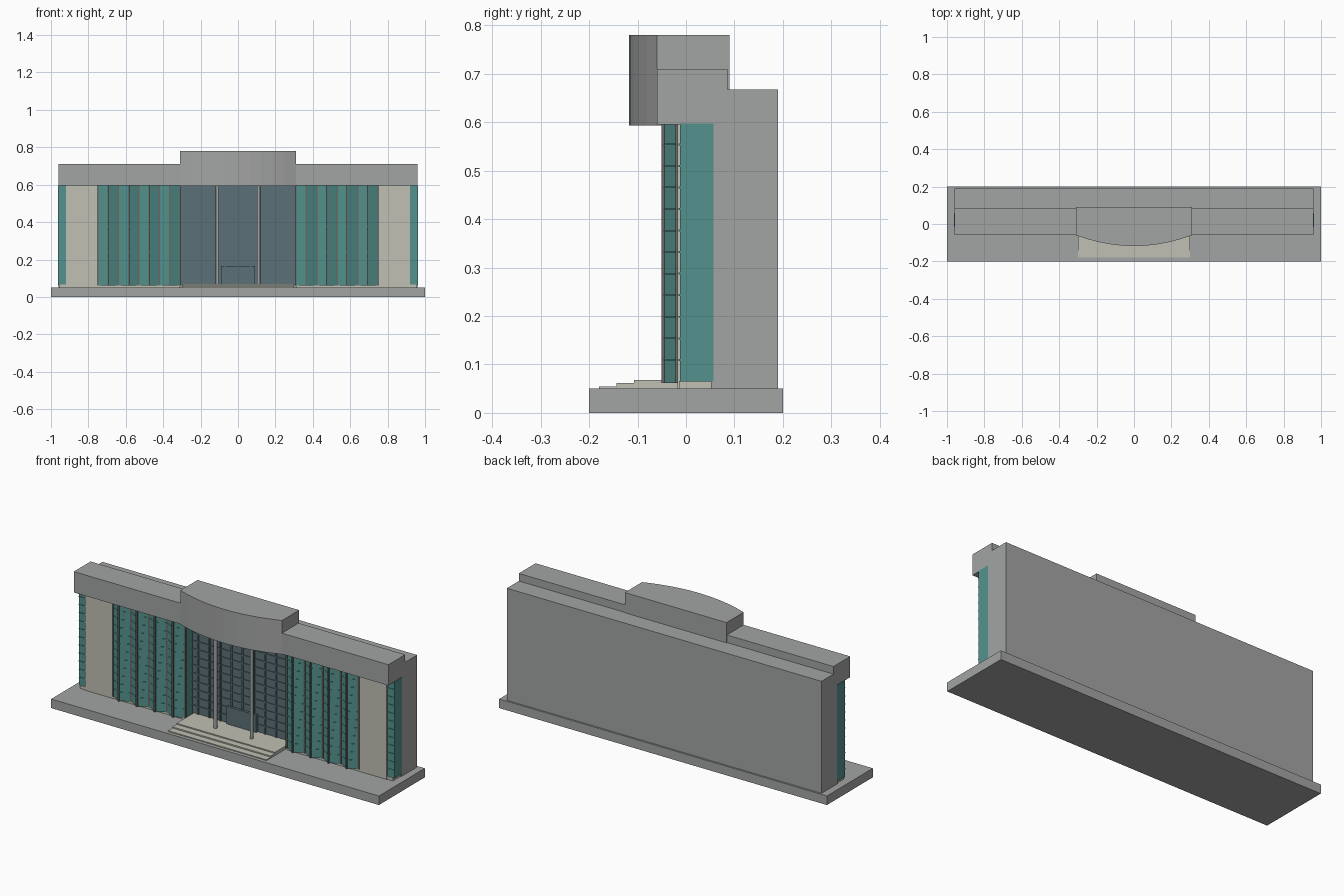
import bpy, bmesh, math

if "Cube" in bpy.data.objects:
    bpy.data.objects.remove(bpy.data.objects["Cube"])


def material(name, rgb):
    m = bpy.data.materials.new(name)
    m.diffuse_color = (*rgb, 1)
    m.use_nodes = True
    m.node_tree.nodes["Principled BSDF"].inputs["Base Color"].default_value = m.diffuse_color
    return m


GREY = material("concrete grey", (0.365, 0.375, 0.37))
BEIGE = material("beige stone", (0.53, 0.53, 0.46))
TEAL = material("teal glass", (0.088, 0.29, 0.27))
SLATE = material("slate glass", (0.105, 0.165, 0.185))
TRIM = material("dark trim", (0.14, 0.14, 0.13))


def finish(name, bm, mat):
    bmesh.ops.recalc_face_normals(bm, faces=bm.faces)
    me = bpy.data.meshes.new(name)
    bm.to_mesh(me)
    bm.free()
    ob = bpy.data.objects.new(name, me)
    me.materials.append(mat)
    bpy.context.collection.objects.link(ob)
    return ob


def add_prism(bm, pts, z0, z1):
    """Extrude a plan outline from z0 to z1."""
    lo = [bm.verts.new((x, y, z0)) for x, y in pts]
    hi = [bm.verts.new((x, y, z1)) for x, y in pts]
    n = len(pts)
    bm.faces.new(lo[::-1])
    bm.faces.new(hi)
    for i in range(n):
        j = (i + 1) % n
        bm.faces.new((lo[i], lo[j], hi[j], hi[i]))


def add_box(bm, x0, x1, y0, y1, z0, z1):
    add_prism(bm, [(x0, y0), (x1, y0), (x1, y1), (x0, y1)], z0, z1)


def prism(name, pts, z0, z1, mat):
    bm = bmesh.new()
    add_prism(bm, pts, z0, z1)
    return finish(name, bm, mat)


def box(name, x0, x1, y0, y1, z0, z1, mat):
    return prism(name, [(x0, y0), (x1, y0), (x1, y1), (x0, y1)], z0, z1, mat)


TOP = 0.597

# Ground slab, rear block and roof band
box("base_slab", -1, 1, -0.2, 0.2, 0, 0.05, GREY)
box("rear_block", -0.96, 0.96, 0.052, 0.19, 0.05, 0.668, GREY)
box("roof_band", -0.96, 0.96, -0.06, 0.086, 0.595, 0.71, GREY)

# Bowed central crown
N = 10
bow = [(-0.31 + 0.62 * i / N, -0.06 - 0.058 * (1 - (2 * i / N - 1) ** 2)) for i in range(N + 1)]
prism("roof_crown", bow + [(0.31, 0.09), (-0.31, 0.09)], 0.593, 0.78, GREY)

# Entrance steps
for i, (y, z) in enumerate([(-0.18, 0.055), (-0.143, 0.062), (-0.107, 0.068)]):
    box(f"entrance_step_{i + 1}", -0.3, 0.3, y, 0.052, 0.05, z, BEIGE)

# Central glass wall with slim floor ledges and mullions
box("centre_glass", -0.31, 0.31, 0.044, 0.054, 0.06, TOP, SLATE)
bm = bmesh.new()
for i in range(1, 12):
    z = 0.065 + i * 0.0445
    add_box(bm, -0.31, 0.31, 0.04, 0.045, z - 0.003, z + 0.003)
for i in range(-4, 5):
    x = i * 0.068
    add_box(bm, x - 0.004, x + 0.004, 0.038, 0.045, 0.06, TOP)
finish("centre_mullions", bm, SLATE)
box("entrance_door", -0.09, 0.09, 0.03, 0.05, 0.068, 0.165, SLATE)

# Zigzag glass bays, piers and corner glazing on both sides
TEETH, X0, X1 = 4, 0.31, 0.75
half = (X1 - X0) / (2 * TEETH)
for side, s in (("left", -1), ("right", 1)):
    zig = [(s * (X0 + i * half), -0.046 if i % 2 else -0.017) for i in range(2 * TEETH + 1)]
    prism(f"{side}_zigzag_glass", zig + [(s * X1, 0.053), (s * X0, 0.053)], 0.062, TOP, TEAL)
    box(f"{side}_zigzag_plinth", s * X0, s * X1, -0.017, 0.053, 0.05, 0.063, BEIGE)

    # Slim floor ledges following the folds
    bm = bmesh.new()
    ledge = [(x, y - 0.002) for x, y in zig]
    for i in range(1, 12):
        z = 0.065 + i * 0.0445
        add_prism(bm, ledge + [(x, y + 0.004) for x, y in zig[::-1]], z - 0.0015, z + 0.0015)
    finish(f"{side}_zigzag_ledges", bm, TEAL)

    # Posts on the folds
    bm = bmesh.new()
    for x, y in zig:
        add_box(bm, x - 0.004, x + 0.004, y - 0.005, y + 0.003, 0.062, TOP)
    finish(f"{side}_fold_posts", bm, TRIM)

    box(f"{side}_pier", s * 0.75, s * 0.92, -0.018, 0.053, 0.05, TOP, BEIGE)
    box(f"{side}_corner_plinth", s * 0.92, s * 0.955, -0.014, 0.053, 0.05, 0.066, BEIGE)
    box(f"{side}_corner_glass", s * 0.919, s * 0.962, -0.012, 0.057, 0.065, TOP, TEAL)
    bm = bmesh.new()
    for i in range(1, 12):
        z = 0.065 + i * 0.0445
        add_box(bm, s * 0.92, s * 0.962, -0.015, -0.011, z - 0.002, z + 0.002)
    finish(f"{side}_corner_ledges", bm, TEAL)

    # Entrance column
    ring = [(s * 0.11 + 0.009 * math.cos(a * math.pi / 8), -0.039 + 0.009 * math.sin(a * math.pi / 8))
            for a in range(16)]
    col = prism(f"{side}_column", ring, 0.066, TOP, GREY)
    for p in col.data.polygons:
        p.use_smooth = len(p.vertices) == 4
